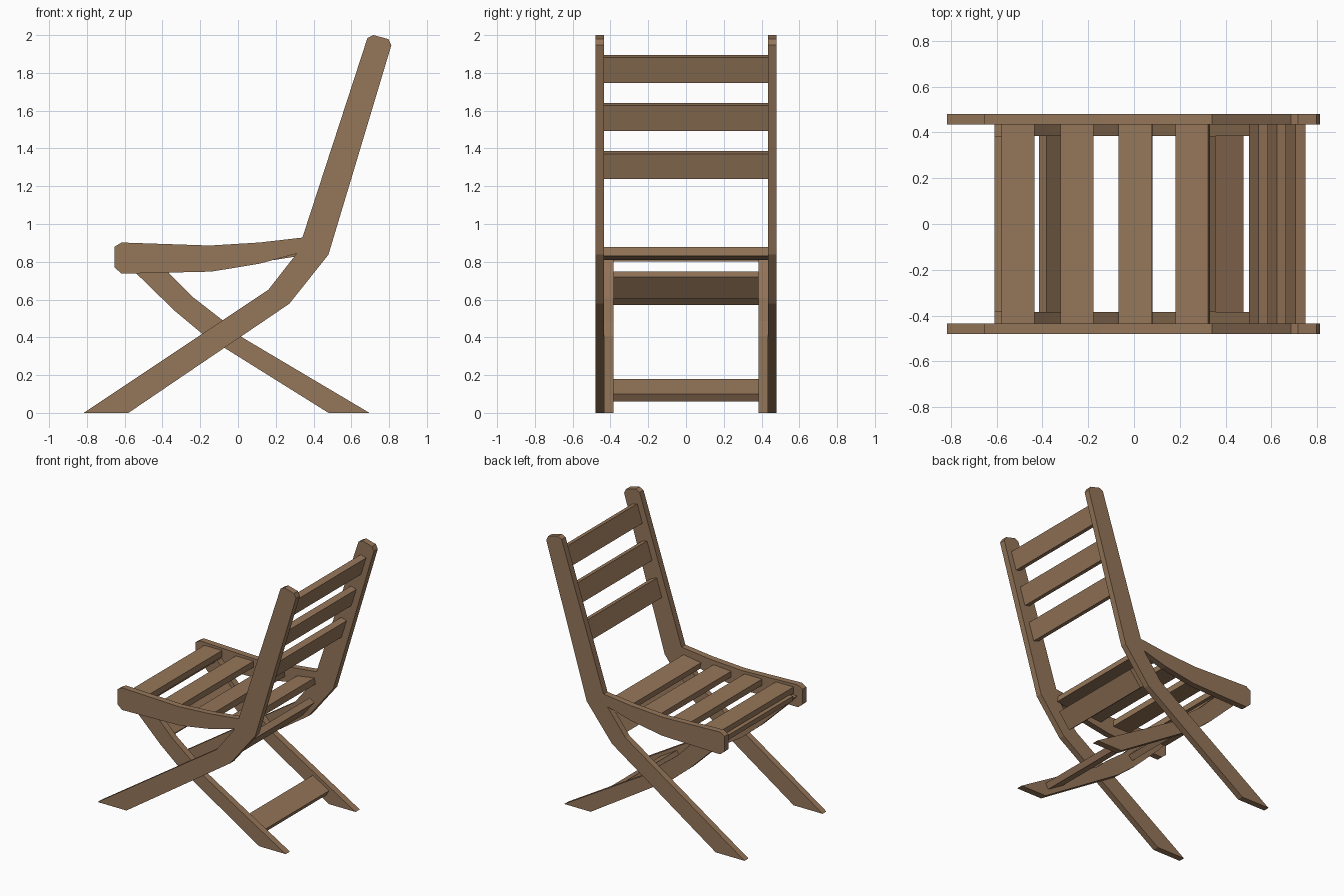
import bpy, math

if "Cube" in bpy.data.objects:
    bpy.data.objects.remove(bpy.data.objects["Cube"])

wood = bpy.data.materials.new("brown wood")
wood.diffuse_color = (0.30, 0.18, 0.10, 1)
wood.use_nodes = True
wood.node_tree.nodes["Principled BSDF"].inputs["Base Color"].default_value = wood.diffuse_color

OUTER, JOIN, INNER = 0.48, 0.434, 0.385   # y planes of the side frames


def prism(name, profile, y0, y1, mirrored=False):
    """Extrude an (x, z) profile from y0 to y1."""
    n = len(profile)
    verts = [(x, y, z) for y in (y0, y1) for x, z in profile]
    faces = [tuple(range(n)), tuple(reversed(range(n, 2 * n)))]
    faces += [(i, i + n, (i + 1) % n + n, (i + 1) % n) for i in range(n)]
    mesh = bpy.data.meshes.new(name)
    mesh.from_pydata(verts, [], faces)
    mesh.materials.append(wood)
    obj = bpy.data.objects.new(name, mesh)
    bpy.context.collection.objects.link(obj)
    if mirrored:
        mod = obj.modifiers.new("mirror", 'MIRROR')
        mod.use_axis = (False, True, False)
    return obj


def board(name, cx, cz, width, degrees, half, thick=0.046):
    """Flat board across the chair, its width tilted in the x-z plane."""
    c, s = math.cos(math.radians(degrees)), math.sin(math.radians(degrees))
    w, t = width / 2, thick / 2
    pts = [(cx + a * c - b * s, cz + a * s + b * c)
           for a, b in ((-w, -t), (w, -t), (w, t), (-w, t))]
    return prism(name, pts, -half, half)


# Outer frames: front leg running up through the bend into the back post
prism("back_post_and_front_leg", [
    (-0.817, 0), (-0.58, 0), (0.272, 0.578), (0.479, 0.838), (0.812, 1.947),
    (0.796, 1.979), (0.717, 2.0), (0.685, 1.984), (0.341, 0.928),
    (0.31, 0.843), (0.161, 0.652)], JOIN, OUTER, True)

# Curved seat rails
prism("seat_rail", [
    (-0.653, 0.769), (-0.616, 0.737), (-0.14, 0.748), (0.114, 0.79),
    (0.31, 0.843), (0.341, 0.928), (0.114, 0.902), (-0.15, 0.886),
    (-0.616, 0.902), (-0.653, 0.88)], JOIN, OUTER, True)

# Inner crossing legs
prism("rear_leg", [
    (0.479, 0), (0.696, 0), (0.008, 0.408), (-0.077, 0.487), (-0.235, 0.61),
    (-0.362, 0.737), (-0.44, 0.82), (-0.61, 0.82), (-0.537, 0.737),
    (-0.336, 0.541), (-0.185, 0.415)], INNER, JOIN, True)

# Seat slats following the rail curve
for i, (x, z, tilt) in enumerate([(-0.507, 0.855, 0), (-0.249, 0.845, 0),
                                  (0.007, 0.84, 4), (0.256, 0.843, 9)]):
    board(f"seat_slat_{i + 1}", x, z, 0.145, tilt, JOIN)

# Backrest slats
for i in range(3):
    board(f"back_slat_{i + 1}", 0.705 - 0.08 * i, 1.821 - 0.2545 * i,
          0.14, 72.5, JOIN)

# Cross boards between the legs
board("lower_crossbar", 0.40, 0.12, 0.155, -31, INNER)
board("upper_crossbar", -0.345, 0.641, 0.15, -44.3, INNER)
board("bend_crossbar", 0.293, 0.677, 0.147, 51.5, INNER)
board("front_crossbar", -0.535, 0.82, 0.15, 0, INNER, 0.035)
